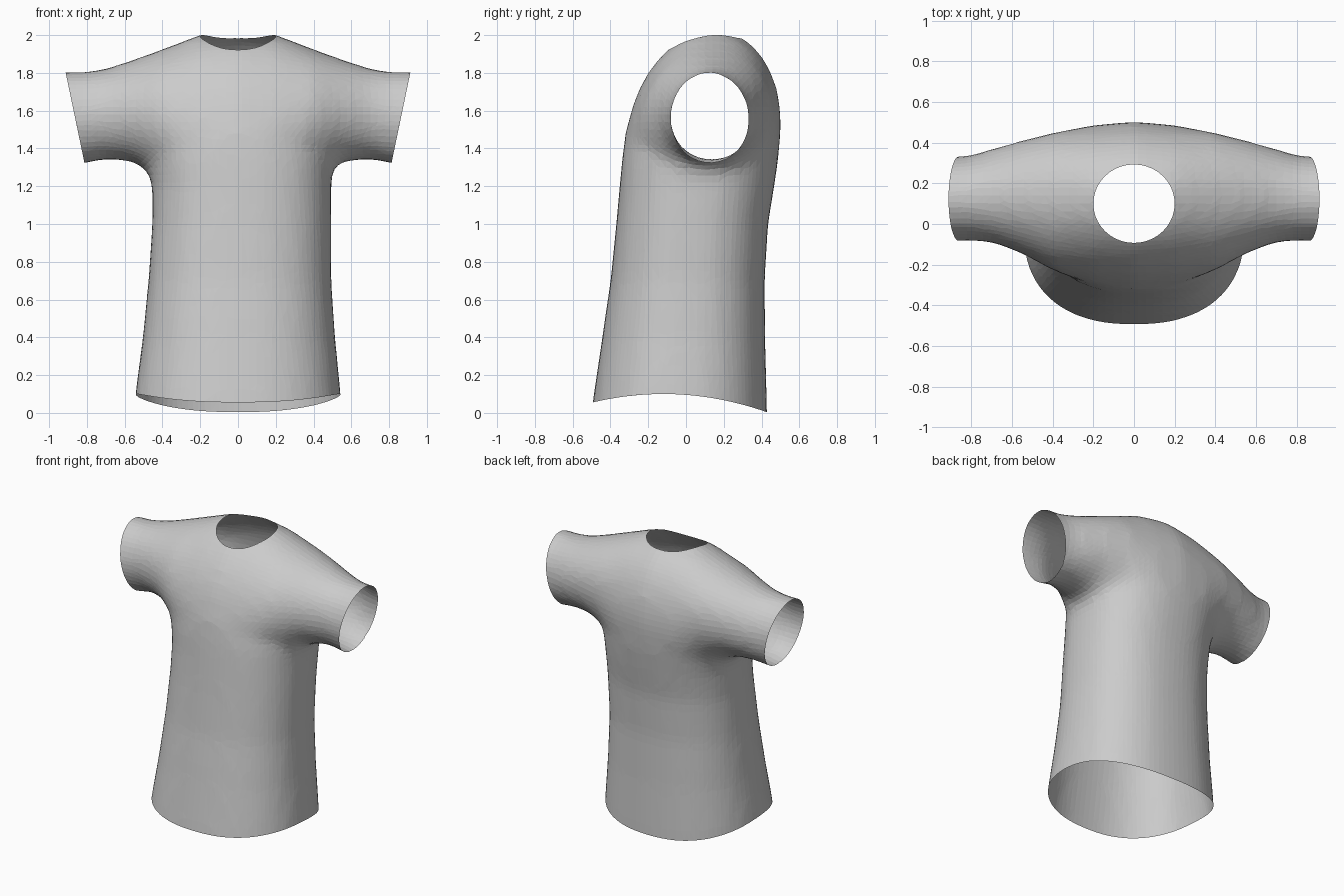
import bpy, bmesh
from math import cos, sin, pi, copysign
from mathutils import Vector

if "Cube" in bpy.data.objects:
    bpy.data.objects.remove(bpy.data.objects["Cube"])

SIDES = 40


def oval(t, power):
    """Point on a unit superellipse."""
    c, s = cos(t), sin(t)
    return (copysign(abs(c) ** (2 / power), c), copysign(abs(s) ** (2 / power), s))


def loft(name, rings):
    """Closed skin through a list of rings of points."""
    bm = bmesh.new()
    loops = [[bm.verts.new(p) for p in ring] for ring in rings]
    for a, b in zip(loops, loops[1:]):
        for i in range(SIDES):
            j = (i + 1) % SIDES
            bm.faces.new((a[i], a[j], b[j], b[i]))
    bm.faces.new(loops[0])
    bm.faces.new(loops[-1])
    bmesh.ops.recalc_face_normals(bm, faces=bm.faces)
    mesh = bpy.data.meshes.new(name)
    bm.to_mesh(mesh)
    bm.free()
    obj = bpy.data.objects.new(name, mesh)
    bpy.context.collection.objects.link(obj)
    return obj


def apply_modifier(obj, kind, **settings):
    mod = obj.modifiers.new(kind.lower(), kind)
    for key, value in settings.items():
        setattr(mod, key, value)
    bpy.context.view_layer.objects.active = obj
    bpy.ops.object.modifier_apply(modifier=mod.name)


def combine(obj, other, operation):
    apply_modifier(obj, "BOOLEAN", object=other, operation=operation, solver="EXACT")
    bpy.data.objects.remove(other)


# Torso: height, centre x, half width, front y, back y
torso = [
    (-0.15, 0.0, 0.56, -0.53, 0.43), (0.1, 0.0, 0.545, -0.495, 0.43),
    (0.4, 0.005, 0.51, -0.445, 0.42), (0.7, 0.01, 0.485, -0.4, 0.417),
    (1.0, 0.02, 0.475, -0.37, 0.435), (1.2, 0.02, 0.475, -0.352, 0.468),
    (1.35, 0.01, 0.49, -0.338, 0.49), (1.5, 0.0, 0.45, -0.318, 0.5),
    (1.65, 0.0, 0.36, -0.26, 0.46), (1.8, 0.0, 0.22, -0.15, 0.38),
]
rings = []
for z, cx, half, front, back in torso:
    pts = [oval(2 * pi * i / SIDES, 2.35) for i in range(SIDES)]
    rings.append([(cx + half * u, (front + back) / 2 + (back - front) / 2 * v, z) for u, v in pts])
shirt = loft("shirt", rings)

# Shoulders and sleeves: x, centre y, half depth, centre z, half height, slope
arm = [
    (0.0, 0.09, 0.415, 1.45, 0.575, 0.2), (0.2, 0.092, 0.395, 1.46, 0.54, 0.18),
    (0.4, 0.11, 0.34, 1.58, 0.345, 0.1), (0.55, 0.133, 0.28, 1.6, 0.272, 0.04),
    (0.7, 0.14, 0.23, 1.583, 0.24, 0.0), (0.82, 0.126, 0.207, 1.56, 0.245, 0.0),
    (1.0, 0.12, 0.215, 1.55, 0.255, 0.0),
]
rings = []
for x, cy, depth, cz, height, slope in [(-a[0], *a[1:]) for a in arm[:0:-1]] + arm:
    pts = [oval(2 * pi * i / SIDES, 2.0) for i in range(SIDES)]
    rings.append([(x, cy + depth * u, cz + height * v + slope * depth * u) for u, v in pts])
combine(shirt, loft("sleeves", rings), "UNION")

# Blend the parts into one soft cloth surface
apply_modifier(shirt, "REMESH", mode="VOXEL", voxel_size=0.04)
apply_modifier(shirt, "SMOOTH", factor=0.5, iterations=8)

# Round neck opening
NECK = Vector((0, 0.1))
circle = [(2 * pi * i / SIDES) for i in range(SIDES)]
neck = loft("neck_cutter", [[(0.2 * cos(t), NECK.y + 0.193 * sin(t), z) for t in circle]
                            for z in (1.7, 2.4)])
combine(shirt, neck, "DIFFERENCE")

bm = bmesh.new()
bm.from_mesh(shirt.data)
inside = [f for f in bm.faces if all(
    v.co.z > 1.6 and (v.co.x / 0.2) ** 2 + ((v.co.y - NECK.y) / 0.193) ** 2 < 1.01
    for v in f.verts)]
bmesh.ops.delete(bm, geom=inside, context="FACES")


def trim(point, normal):
    geom = bm.verts[:] + bm.edges[:] + bm.faces[:]
    bmesh.ops.bisect_plane(bm, geom=geom, plane_co=point, plane_no=normal, clear_outer=True)


# Open hem, then open tilted cuffs
trim((0, 0, 0.1), (0, 0, -1))
for side in (-1, 1):
    trim((side * 0.86, 0, 1.55), (side * 0.48, 0, -0.1))

# Curve the hem: low at the back, raised at the sides
for v in bm.verts:
    if v.co.z < 0.5:
        drop = 0.32 * (v.co.y + 0.12) ** 2
        v.co.z -= drop * (0.5 - v.co.z) / 0.4
bmesh.ops.remove_doubles(bm, verts=bm.verts, dist=0.004)
bmesh.ops.triangulate(bm, faces=bm.faces)
bm.to_mesh(shirt.data)
bm.free()

# Faceted cloth
apply_modifier(shirt, "DECIMATE", ratio=0.6)
for poly in shirt.data.polygons:
    poly.use_smooth = False

# Plain grey cloth
cloth = bpy.data.materials.new("grey_cloth")
cloth.use_nodes = True
grey = (0.6, 0.6, 0.6, 1)
cloth.diffuse_color = grey
cloth.node_tree.nodes["Principled BSDF"].inputs["Base Color"].default_value = grey
shirt.data.materials.clear()
shirt.data.materials.append(cloth)
for poly in shirt.data.polygons:
    poly.material_index = 0
